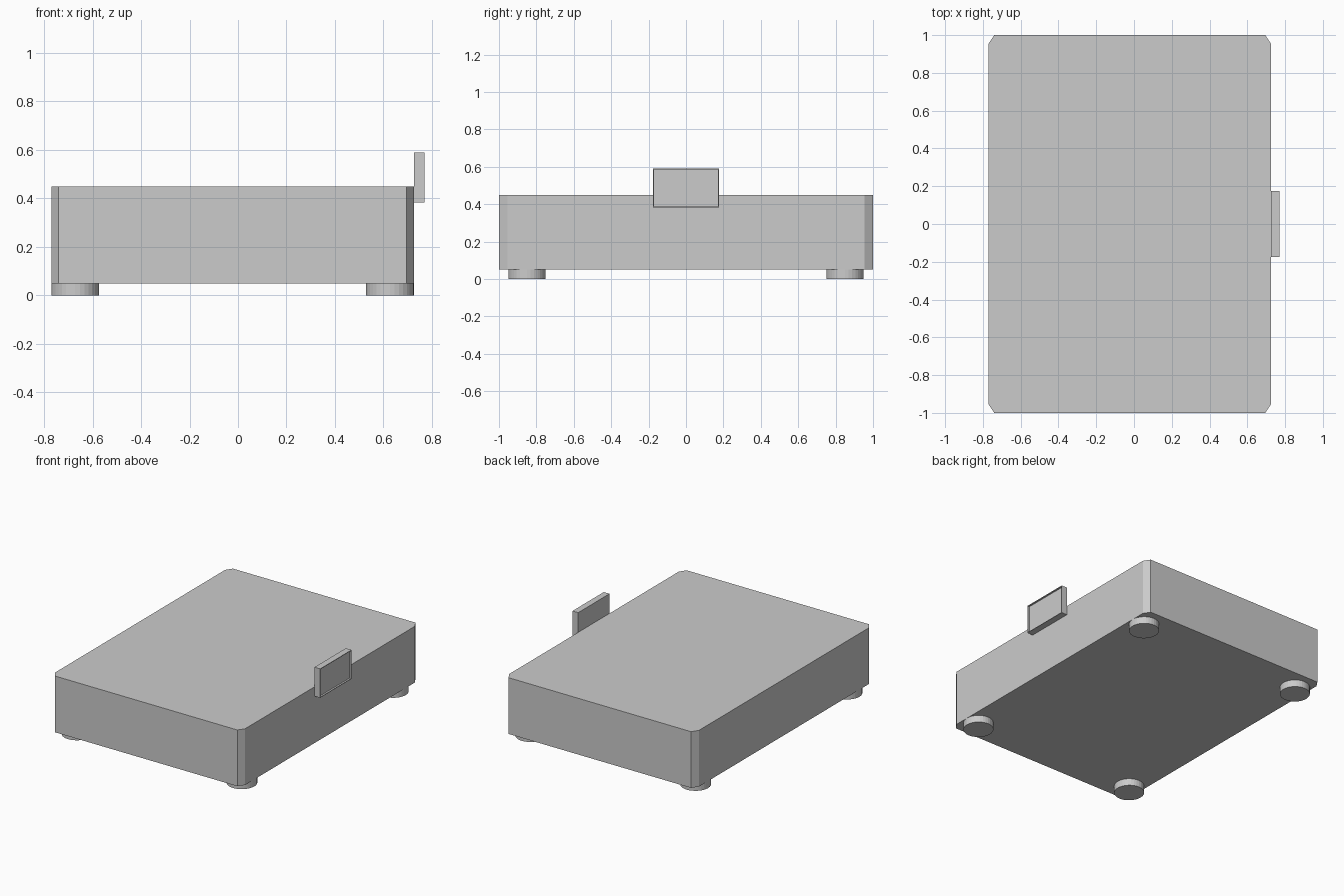
import bpy, bmesh

if "Cube" in bpy.data.objects:
    bpy.data.objects.remove(bpy.data.objects["Cube"])


def finish(bm, name):
    bmesh.ops.recalc_face_normals(bm, faces=bm.faces)
    mesh = bpy.data.meshes.new(name)
    bm.to_mesh(mesh)
    bm.free()
    obj = bpy.data.objects.new(name, mesh)
    bpy.context.collection.objects.link(obj)
    return obj


def box(bm, low, high):
    verts = bmesh.ops.create_cube(bm, size=1)["verts"]
    for v in verts:
        for i in range(3):
            v.co[i] = high[i] if v.co[i] > 0 else low[i]


X0, X1 = -0.77, 0.725      # body sides
MID = (X0 + X1) / 2
HALF = (X1 - X0) / 2

# Body: rectangle with chamfered corners, extruded upwards
cx, cy = 0.03, 0.045
corner = [(HALF, 1 - cy), (HALF - cx, 1)]
outline = []
for sx, sy in ((1, 1), (-1, 1), (-1, -1), (1, -1)):
    pts = corner if sx * sy > 0 else corner[::-1]
    outline += [(MID + sx * x, sy * y, 0.05) for x, y in pts]
bm = bmesh.new()
base = bm.faces.new([bm.verts.new(p) for p in outline])
top = bmesh.ops.extrude_face_region(bm, geom=[base], use_keep_orig=True)["geom"]
bmesh.ops.translate(bm, vec=(0, 0, 0.40),
                    verts=[g for g in top if isinstance(g, bmesh.types.BMVert)])
finish(bm, "body")

# Display panel on the right side, with a thin rim around a recessed screen
bm = bmesh.new()
box(bm, (X1, -0.176, 0.384), (0.77, 0.176, 0.59))
bm.normal_update()
screen = max(bm.faces, key=lambda f: f.calc_center_median().x)
bmesh.ops.inset_region(bm, faces=[screen], thickness=0.006, depth=0)
walls = bmesh.ops.inset_region(bm, faces=[screen], thickness=0.0005, depth=-0.012)
finish(bm, "display_panel")

# Four round feet
for sx, side in ((-1, "left"), (1, "right")):
    for sy, end in ((-1, "front"), (1, "back")):
        bpy.ops.mesh.primitive_cylinder_add(
            vertices=32, radius=1, depth=1,
            location=(MID + sx * (HALF - 0.0985), sy * 0.85, 0.025))
        foot = bpy.context.object
        foot.name = f"{end}_{side}_foot"
        foot.scale = (0.0985, 0.1, 0.05)
